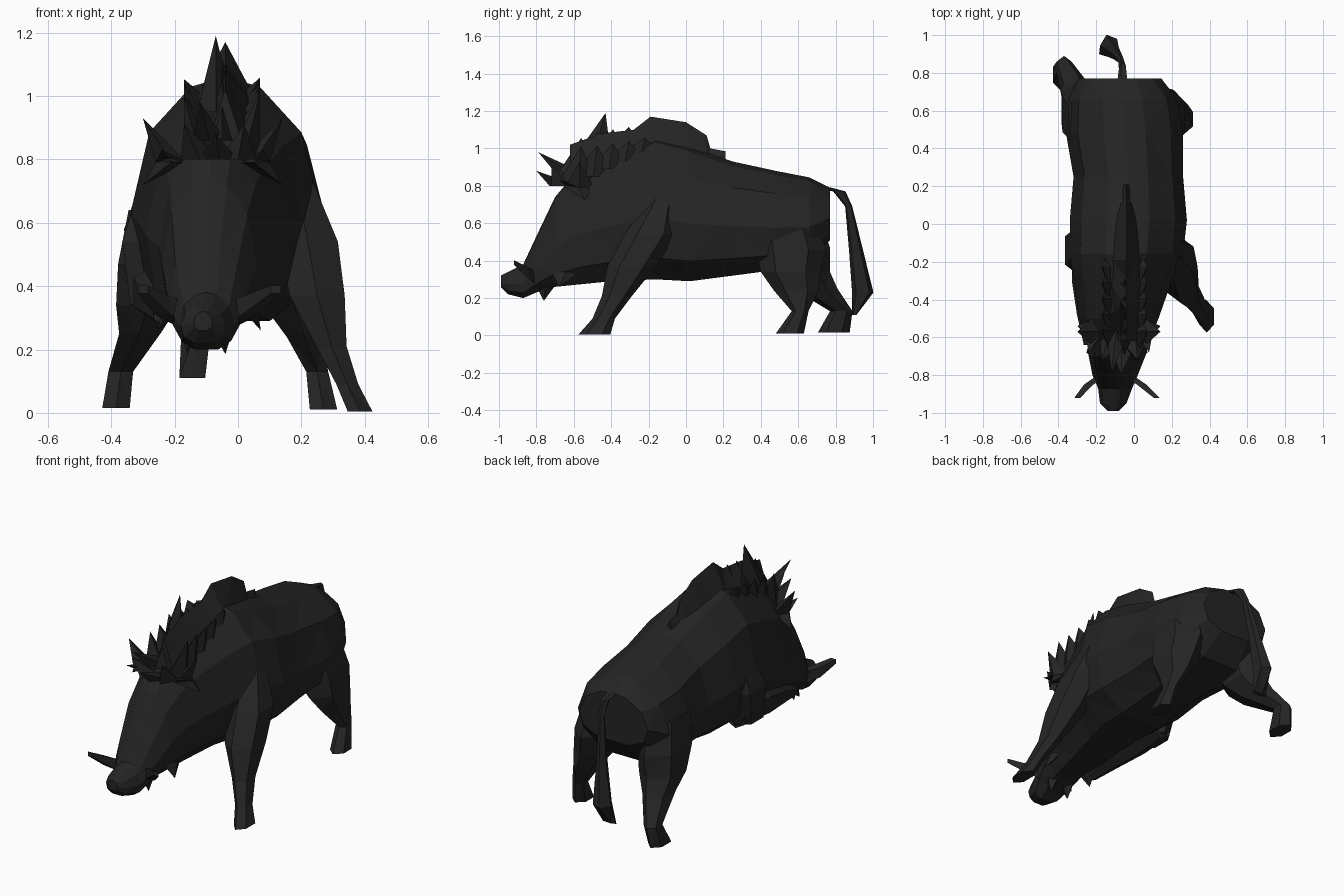
import bpy, bmesh, math, random

random.seed(4)
if "Cube" in bpy.data.objects:
    bpy.data.objects.remove(bpy.data.objects["Cube"], do_unlink=True)

hide = bpy.data.materials.new("charcoal hide")
hide.use_nodes = True
hide.diffuse_color = (0.018, 0.018, 0.018, 1)
hide.node_tree.nodes["Principled BSDF"].inputs["Base Color"].default_value = hide.diffuse_color


def finish(name, bm):
    bmesh.ops.triangulate(bm, faces=bm.faces[:])
    bmesh.ops.recalc_face_normals(bm, faces=bm.faces[:])
    mesh = bpy.data.meshes.new(name)
    bm.to_mesh(mesh)
    bm.free()
    mesh.materials.append(hide)
    obj = bpy.data.objects.new(name, mesh)
    bpy.context.collection.objects.link(obj)
    return obj


def loft(name, rings):
    """Skin a list of point rings and cap both ends."""
    bm = bmesh.new()
    loops = [[bm.verts.new(p) for p in ring] for ring in rings]
    n = len(loops[0])
    for a, b in zip(loops, loops[1:]):
        for i in range(n):
            j = (i + 1) % n
            bm.faces.new((a[i], a[j], b[j], b[i]))
    bm.faces.new(loops[0])
    bm.faces.new(loops[-1])
    return finish(name, bm)


def limb(name, stations, sides=6, upright=True):
    """Stations are centre x, y, z and two radii; rings lie flat or face forward."""
    rings = []
    for x, y, z, r, s in stations:
        ring = []
        for k in range(sides):
            a = math.tau * (k + 0.5) / sides
            u, v = r * math.cos(a), s * math.sin(a)
            ring.append((x + u, y + v, z) if upright else (x + u, y, z + v))
        rings.append(ring)
    return loft(name, rings)


def spikes(name, items):
    """Open four-sided spikes, each on a base stretched along y."""
    bm = bmesh.new()
    for (x, y, z), tip, width, length in items:
        corners = [(x - width, y, z), (x, y - length, z), (x + width, y, z), (x, y + length, z)]
        foot = [bm.verts.new(c) for c in corners]
        top = bm.verts.new(tip)
        for i in range(4):
            bm.faces.new((foot[i], foot[(i + 1) % 4], top))
    finish(name, bm)


def weld(body, part):
    """Fuse a part into the body so that one closed skin remains."""
    mod = body.modifiers.new("weld", "BOOLEAN")
    mod.operation = "UNION"
    mod.solver = "EXACT"
    mod.object = part
    bpy.context.view_layer.objects.active = body
    bpy.ops.object.modifier_apply(modifier=mod.name)
    bpy.data.objects.remove(part, do_unlink=True)


# Head and trunk: y, centre x, half width, bottom, top
half = [(0, 1), (.36, .96), (.8, .77), (1, .43), (.87, .15), (.42, 0)]
section = half + [(-u, v) for u, v in reversed(half[1:])]
trunk = [
    (-.99, -.11, .03, .26, .32), (-.95, -.11, .07, .22, .34),
    (-.87, -.10, .09, .20, .38), (-.80, -.10, .12, .23, .53),
    (-.70, -.09, .15, .26, .74), (-.60, -.08, .17, .27, .86),
    (-.50, -.08, .21, .28, .93), (-.30, -.06, .26, .30, 1.01),
    (-.16, -.04, .30, .30, 1.06), (.02, -.03, .31, .29, 1.01),
    (.25, -.03, .29, .32, .93), (.48, -.05, .31, .35, .88),
    (.66, -.06, .29, .38, .845), (.77, -.075, .22, .51, .79)]
body = loft("body_and_legs", [[(cx + u * w, y, lo + v * (hi - lo)) for u, v in section]
                              for y, cx, w, lo, hi in trunk])
parts = []

# Left foreleg reaches forward to the ground
parts.append(limb("left_front_leg", [
    (.18, -.12, .74, .06, .07), (.22, -.19, .54, .11, .14),
    (.25, -.29, .37, .10, .13), (.295, -.37, .21, .055, .08),
    (.345, -.44, .09, .04, .06), (.385, -.49, .005, .045, .085)]))

# Right foreleg is lifted and folded under the chest
parts.append(limb("right_front_upper_leg", [
    (-.25, -.11, .74, .06, .08), (-.27, -.14, .54, .11, .15), (-.27, -.17, .34, .08, .11)]))
parts.append(limb("right_front_lower_leg", [
    (-.26, -.08, .38, .07, .07), (-.26, -.30, .38, .08, .09),
    (-.25, -.48, .35, .06, .06), (-.24, -.64, .31, .03, .03)], upright=False))

# Hind legs
parts.append(limb("left_hind_leg", [
    (.13, .53, .64, .10, .16), (.15, .56, .46, .12, .19),
    (.175, .56, .34, .11, .16), (.21, .59, .24, .065, .12),
    (.25, .61, .13, .04, .045), (.27, .555, .01, .05, .075)]))
parts.append(limb("right_hind_leg", [
    (-.25, .54, .64, .11, .17), (-.27, .58, .47, .125, .19),
    (-.285, .62, .34, .115, .15), (-.31, .69, .25, .075, .12),
    (-.37, .83, .13, .045, .06), (-.385, .79, .015, .05, .085)]))

# Tail with a heavy tuft
parts.append(limb("tail", [
    (-.06, .74, .79, .03, .04), (-.06, .82, .77, .02, .035),
    (-.07, .87, .69, .015, .02), (-.10, .91, .45, .025, .04),
    (-.13, .945, .23, .05, .06), (-.14, .90, .11, .045, .012)], 5))

# Withers crest: y, bottom, top, half width
crest = [(-.62, .80, 1.02, .06), (-.45, .88, 1.08, .08), (-.28, .96, 1.10, .09),
         (-.19, 1.00, 1.17, .08), (.00, .96, 1.14, .06), (.11, .93, 1.07, .03),
         (.13, .92, 1.00, .03), (.21, .92, .985, .01)]
parts.append(loft("mane_crest", [[(-.05 - w, y, lo), (-.04, y, hi), (-.03 + w, y, lo)]
                                 for y, lo, hi, w in crest]))

# Tusks on both sides of the muzzle
for side, word in ((1, "left"), (-1, "right")):
    parts.append(limb(word + "_tusk", [
        (-.1 + side * .05, -.79, .30, .04, .05), (-.1 + side * .14, -.85, .34, .035, .04),
        (-.09 + side * .21, -.92, .39, .022, .018)], 4, False))

for part in parts:
    weld(body, part)

# Chin and jaw tufts
spikes("chin_tufts", [((-.1 + dx, -.75, .28), (-.1 + dx * 1.2, -.76, .185), .04, .06)
                      for dx in (-.05, .05)])
spikes("jaw_tufts", [((-.09 + dx, -.64, .34), (-.09 + dx * 1.35, -.68, .26), .03, .08)
                     for dx in (-.12, .12)])

# Ears: a broad spike with two smaller flaring points
for side, word in ((1, "left"), (-1, "right")):
    root = (-.08 + side * .13, -.57, .79)
    spikes(word + "_ear", [
        (root, (-.08 + side * .22, -.57, .93), .05, .08),
        (root, (-.08 + side * .16, -.68, .83), .05, .05),
        (root, (-.08 + side * .22, -.54, .72), .05, .07)])

# Forehead tuft fanning forward
spikes("forehead_tuft", [
    ((-.12, -.63, .80), (-.17, -.72, .91), .06, .09),
    ((-.06, -.65, .80), (-.07, -.80, .88), .06, .08),
    ((.00, -.63, .80), (.02, -.72, .91), .06, .09),
    ((-.09, -.61, .86), (-.12, -.79, .98), .05, .08)])

# Mane: broad swept-back locks in rows along the neck
locks = [((-.07, -.5, .95), (-.07, -.43, 1.19), .06, .1)]
for row in (-1, 0, 1):
    for k in range(5):
        t = k / 4
        y = -.58 + t * .34
        base = .86 + t * .16 - abs(row) * .05
        rise = .20 - t * .1 + random.uniform(-.02, .02)
        locks.append(((-.05 + row * .07, y, base), (-.05 + row * .12, y + .02, base + rise), .05, .11))
spikes("mane_locks", locks)
